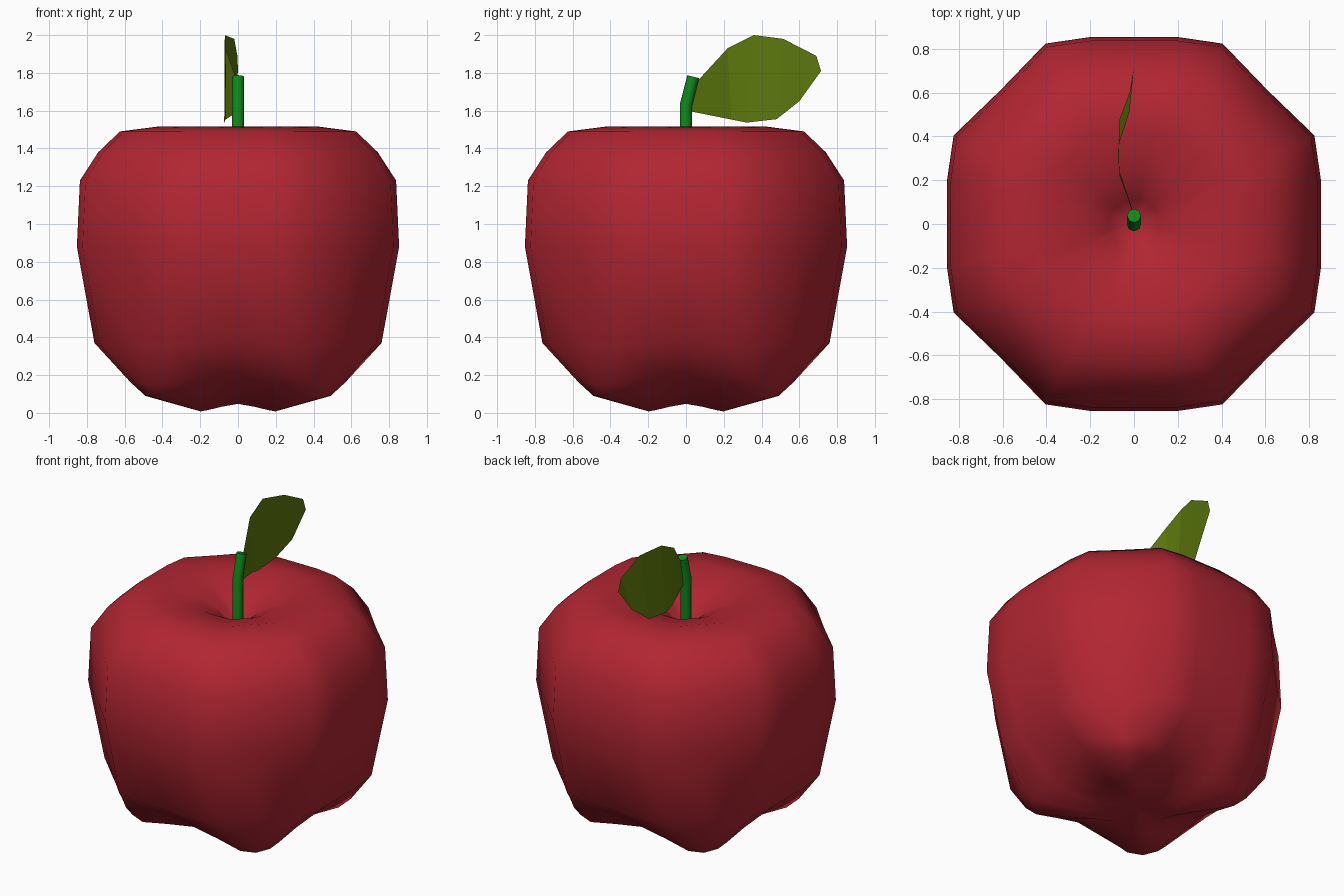
import bpy, bmesh, math
from mathutils import Vector

if "Cube" in bpy.data.objects:
    bpy.data.objects.remove(bpy.data.objects["Cube"])


def material(name, rgb):
    m = bpy.data.materials.new(name)
    m.diffuse_color = (*rgb, 1)
    m.use_nodes = True
    m.node_tree.nodes["Principled BSDF"].inputs["Base Color"].default_value = m.diffuse_color
    return m


def make_object(name, bm, mat, smooth):
    bmesh.ops.recalc_face_normals(bm, faces=bm.faces) if name != "leaf" else None
    me = bpy.data.meshes.new(name)
    bm.to_mesh(me)
    bm.free()
    for p in me.polygons:
        p.use_smooth = smooth
    me.materials.append(mat)
    ob = bpy.data.objects.new(name, me)
    bpy.context.collection.objects.link(ob)
    return ob


def bridge(bm, a, b):
    n = len(a)
    for i in range(n):
        bm.faces.new((a[i], a[(i + 1) % n], b[(i + 1) % n], b[i]))


def fan(bm, ring, tip):
    v = bm.verts.new(tip)
    for i in range(len(ring)):
        bm.faces.new((ring[i], ring[(i + 1) % len(ring)], v))


# Apple: stacked rings, rounded octagon above, four lobes below
OCTAGON = [(0, 1), (.235, 1), (.474, .965), (.715, .715)]
LOBED = [(0, .93), (.38, .97), (.735, 1), (.9, .9)]


def section(size, lobe):
    eighth = [Vector(a).lerp(Vector(b), lobe) * size for a, b in zip(OCTAGON, LOBED)]
    quarter = eighth + [Vector((p.y, p.x)) for p in (eighth[2], eighth[1])]
    pts = []
    for _ in range(4):
        pts += quarter
        quarter = [Vector((p.y, -p.x)) for p in quarter]
    return pts


# half width, height, lobe shape amount, extra height between lobes
PROFILE = [(.22, .008, 1, .04), (.49, .08, 1, .06), (.575, .15, .7, .05),
           (.76, .37, 0, 0), (.853, .88, 0, 0), (.837, 1.23, 0, 0),
           (.74, 1.38, 0, 0), (.625, 1.49, 0, 0), (.43, 1.515, 0, 0),
           (.22, 1.46, 0, 0), (.11, 1.4, 0, 0)]
bm = bmesh.new()
rings = []
for size, z, lobe, dent in PROFILE:
    ring = []
    for p in section(size, lobe):
        between = abs(math.cos(2 * math.atan2(p.y, p.x))) ** 1.5
        ring.append(bm.verts.new((p.x, p.y, z + dent * between)))
    rings.append(ring)
for a, b in zip(rings, rings[1:]):
    bridge(bm, a, b)
fan(bm, rings[0], (0, 0, .1))
fan(bm, rings[-1], (0, 0, 1.28))
make_object("apple_body", bm, material("apple red", (.44, .019, .032)), True)

# Stem: eight-sided tube with a bend
bm = bmesh.new()
rings = []
for y, z, tilt, r in [(0, 1.25, 0, .033), (0, 1.63, .1, .033), (.038, 1.78, .25, .032)]:
    rings.append([bm.verts.new((r * math.cos(t), y + r * math.sin(t) * math.cos(tilt),
                                z - r * math.sin(t) * math.sin(tilt)))
                  for t in [math.tau * i / 8 for i in range(8)]])
for a, b in zip(rings, rings[1:]):
    bridge(bm, a, b)
bm.faces.new(rings[0])
bm.faces.new(rings[-1])
stem = make_object("stem", bm, material("stem green", (.005, .26, .01)), True)
bpy.context.view_layer.objects.active = stem
stem.select_set(True)
bpy.ops.object.shade_smooth_by_angle(angle=math.radians(50))

# Leaf: thin curved blade of upper and lower edge points
UPPER = [(0, .045, 1.74), (-.066, .22, 1.93), (-.07, .36, 2), (-.02, .515, 1.98), (-.003, .69, 1.89)]
LOWER = [(0, .03, 1.595), (-.066, .24, 1.553), (-.073, .32, 1.537), (-.065, .48, 1.555), (-.02, .6, 1.65)]
bm = bmesh.new()
up = [bm.verts.new(p) for p in UPPER]
lo = [bm.verts.new(p) for p in LOWER]
for i in range(4):
    bm.faces.new((up[i], lo[i], lo[i + 1], up[i + 1]))
bm.faces.new((up[4], lo[4], bm.verts.new((0, .715, 1.81))))
make_object("leaf", bm, material("leaf green", (.11, .19, .004)), False)
